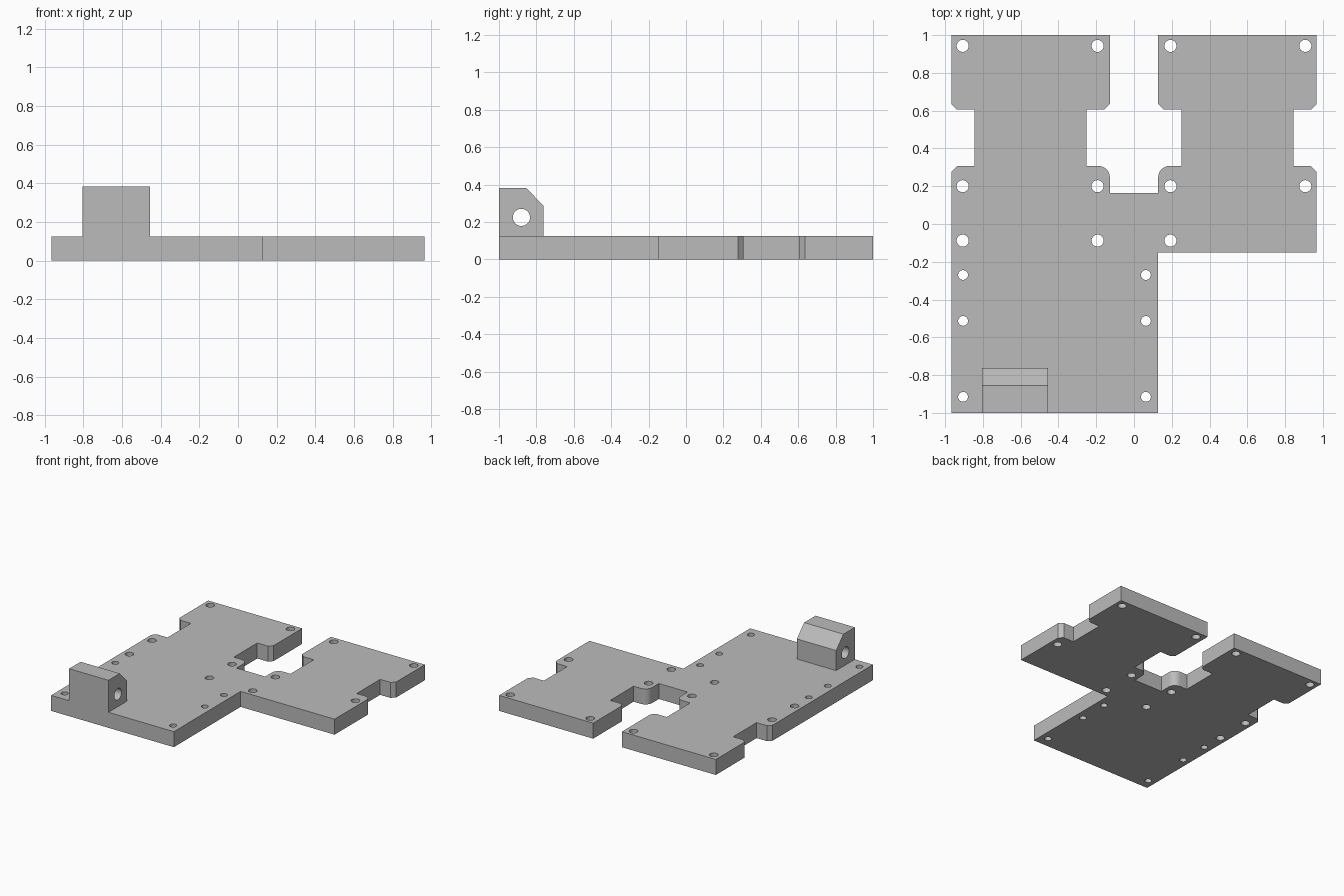
import bpy
import bmesh
from math import cos, sin, pi
from mathutils import Matrix, Vector

cube = bpy.data.objects.get("Cube")
if cube:
    bpy.data.objects.remove(cube, do_unlink=True)

grey = bpy.data.materials.new("plain grey")
grey.use_nodes = True
colour = (0.5, 0.5, 0.5, 1)
grey.diffuse_color = colour
grey.node_tree.nodes["Principled BSDF"].inputs["Base Color"].default_value = colour


def arc(cx, cy, r, start, end, steps):
    angles = [start + (end - start) * i / steps for i in range(steps + 1)]
    return [(cx + r * cos(a), cy + r * sin(a)) for a in angles]


def circle(cx, cy, r):
    return arc(cx, cy, r, 0, 2 * pi, 32)[:-1]


def slab(name, loops, thickness, matrix):
    """Extrude an outline with holes into a solid plate."""
    curve = bpy.data.curves.new(name, "CURVE")
    curve.dimensions = "2D"
    curve.fill_mode = "BOTH"
    curve.extrude = thickness / 2
    for loop in loops:
        spline = curve.splines.new("POLY")
        spline.points.add(len(loop) - 1)
        for point, (x, y) in zip(spline.points, loop):
            point.co = (x, y, 0, 1)
        spline.use_cyclic_u = True
    obj = bpy.data.objects.new(name, curve)
    bpy.context.collection.objects.link(obj)
    bpy.ops.object.select_all(action="DESELECT")
    obj.select_set(True)
    bpy.context.view_layer.objects.active = obj
    bpy.ops.object.convert(target="MESH")
    obj = bpy.context.object
    # Weld caps to walls and face everything outwards
    bm = bmesh.new()
    bm.from_mesh(obj.data)
    bmesh.ops.remove_doubles(bm, verts=bm.verts, dist=0.0005)
    bmesh.ops.recalc_face_normals(bm, faces=bm.faces)
    bm.transform(matrix)
    bm.to_mesh(obj.data)
    bm.free()
    obj.data.materials.clear()
    obj.data.materials.append(grey)
    bpy.ops.object.shade_smooth_by_angle()
    return obj


# Main dimensions
thick = 0.125
outer, inner = 0.966, 0.128
notch_out, notch_in = 0.844, 0.252
notch_top, notch_low, slot = 0.605, 0.307, 0.163
c, r = 0.03, 0.06


def arm(side):
    """Edge of one arm, from the slot floor round to its outer side."""
    points = [(inner, slot)]
    points += arc(inner - (-r), notch_low - r, r, pi, pi / 2, 8)
    points += [(notch_in, notch_low), (notch_in, notch_top),
               (inner + c, notch_top), (inner, notch_top + c),
               (inner, 1), (outer, 1),
               (outer, notch_top + c), (outer - c, notch_top),
               (notch_out, notch_top), (notch_out, notch_low),
               (outer - c, notch_low), (outer, notch_low - c)]
    return [(side * x, y) for x, y in points]


# Base plate with two arms and one long leg
outline = arm(1) + [(outer, -0.15), (inner, -0.15), (inner, -1), (-outer, -1)]
outline += reversed(arm(-1))

# Screw holes
holes = [circle(x, y, 0.032) for y in (0.943, 0.2)
         for x in (-0.907, -0.193, 0.193, 0.907)]
holes += [circle(x, -0.088, 0.032) for x in (-0.907, -0.193, 0.193)]
holes += [circle(x, y, 0.026) for y in (-0.27, -0.513, -0.915)
          for x in (-0.905, 0.063)]
slab("base_plate", [outline] + holes, thick,
     Matrix.Translation((0, 0, thick / 2)))

# Bevelled lug with a cross hole, drawn in the y-z plane
profile = [(-1, thick), (-0.762, thick), (-0.762, 0.287),
           (-0.855, 0.383), (-1, 0.383)]
sideways = Matrix(((0, 0, 1, 0), (1, 0, 0, 0), (0, 1, 0, 0), (0, 0, 0, 1)))
slab("mounting_lug", [profile, circle(-0.88, 0.225, 0.046)], 0.35,
     Matrix.Translation(Vector((-0.63, 0, 0))) @ sideways)
